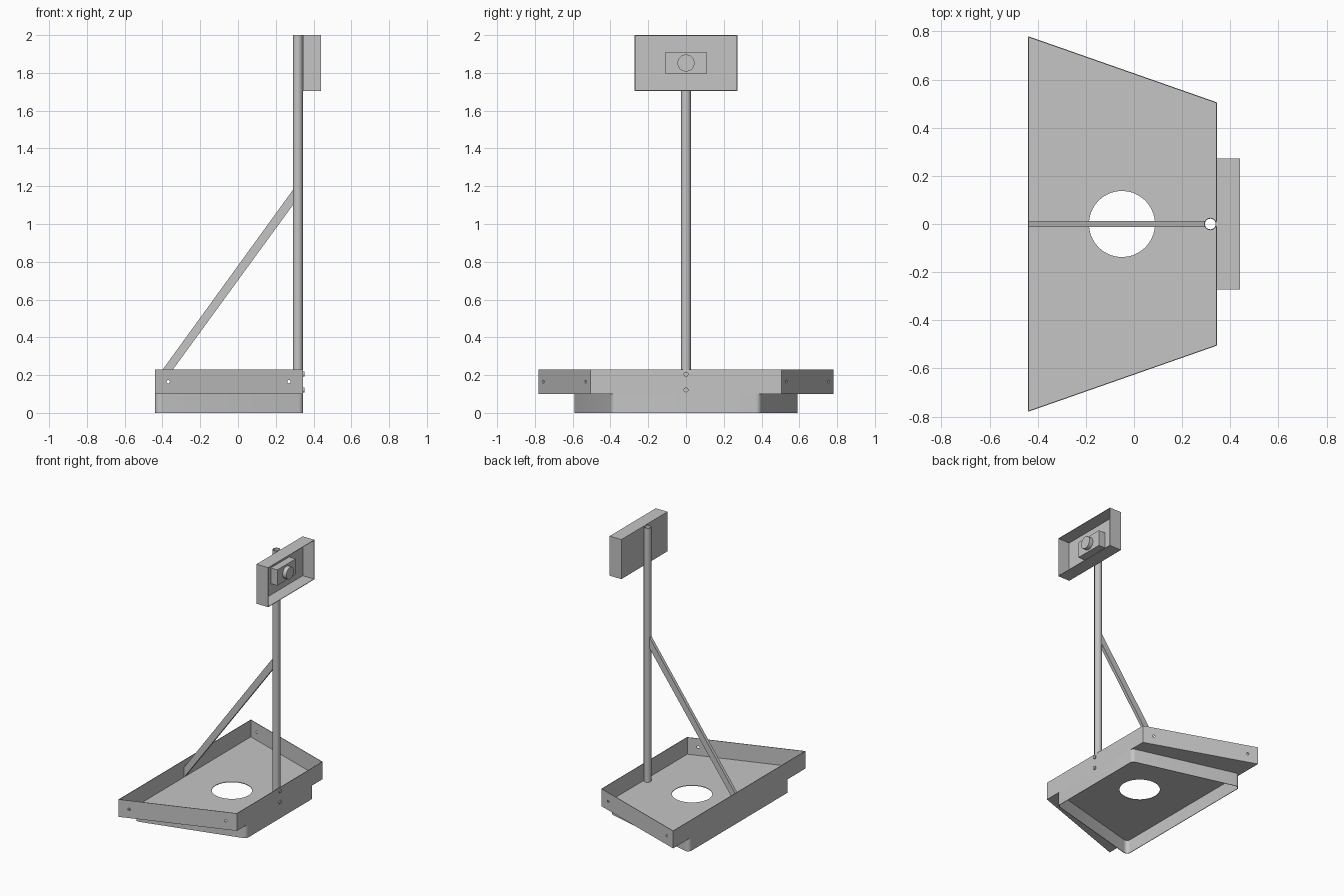
import bpy, bmesh
from math import pi, cos, sin
from mathutils import Vector, Matrix

if "Cube" in bpy.data.objects:
    bpy.data.objects.remove(bpy.data.objects["Cube"], do_unlink=True)

SHEET = 0.004
BACK, FRONT = -0.44, 0.345      # tray ends along x
FLOOR, RIM, TOP = 0.10, 0.23, 2.0
POLE_X, POLE_R = 0.317, 0.026

grey = bpy.data.materials.new("sheet metal grey")
grey.use_nodes = True
grey.diffuse_color = (0.56, 0.56, 0.56, 1)
grey.node_tree.nodes["Principled BSDF"].inputs["Base Color"].default_value = grey.diffuse_color


def add_object(name, bm):
    bmesh.ops.recalc_face_normals(bm, faces=bm.faces)
    mesh = bpy.data.meshes.new(name)
    bm.to_mesh(mesh)
    bm.free()
    mesh.materials.append(grey)
    obj = bpy.data.objects.new(name, mesh)
    bpy.context.collection.objects.link(obj)
    return obj


def activate(obj):
    bpy.ops.object.select_all(action='DESELECT')
    obj.select_set(True)
    bpy.context.view_layer.objects.active = obj


def smooth(obj):
    activate(obj)
    bpy.ops.object.shade_smooth_by_angle(angle=pi / 6)


def thicken(obj):
    mod = obj.modifiers.new("sheet", 'SOLIDIFY')
    mod.thickness, mod.offset, mod.use_even_offset = SHEET, -1, True
    activate(obj)
    bpy.ops.object.modifier_apply(modifier=mod.name)


def wall_loop(name, outline, low, high):
    """Thin upright wall following a counter-clockwise outline."""
    bm = bmesh.new()
    bottom = [bm.verts.new((p[0], p[1], low)) for p in outline]
    top = [bm.verts.new((p[0], p[1], high)) for p in outline]
    n = len(outline)
    for i in range(n):
        j = (i + 1) % n
        bm.faces.new((bottom[i], bottom[j], top[j], top[i]))
    obj = add_object(name, bm)
    thicken(obj)
    return obj


def prism(name, points, direction):
    """Solid made by sweeping a flat polygon."""
    bm = bmesh.new()
    face = bm.faces.new([bm.verts.new(p) for p in points])
    swept = bmesh.ops.extrude_face_region(bm, geom=[face])["geom"]
    moved = [v for v in swept if isinstance(v, bmesh.types.BMVert)]
    bmesh.ops.translate(bm, verts=moved, vec=direction)
    return add_object(name, bm)


def cylinder(name, centre, radius, depth, axis, sides=32):
    bm = bmesh.new()
    turn = Vector((0, 0, 1)).rotation_difference(Vector(axis)).to_matrix().to_4x4()
    bmesh.ops.create_cone(bm, cap_ends=True, segments=sides, radius1=radius, radius2=radius,
                          depth=depth, matrix=Matrix.Translation(centre) @ turn)
    return add_object(name, bm)


def box(low, high):
    bm = bmesh.new()
    low, high = Vector(low), Vector(high)
    size = Matrix.Diagonal((*(high - low), 1))
    bmesh.ops.create_cube(bm, size=1, matrix=Matrix.Translation((low + high) / 2) @ size)
    return bm


def cut(obj, cutter):
    mod = obj.modifiers.new("hole", 'BOOLEAN')
    mod.operation, mod.solver, mod.object = 'DIFFERENCE', 'EXACT', cutter
    activate(obj)
    bpy.ops.object.modifier_apply(modifier=mod.name)
    bpy.data.objects.remove(cutter, do_unlink=True)


def trapezoid(wide, narrow):
    return [Vector(p) for p in ((BACK, -wide), (FRONT, -narrow), (FRONT, narrow), (BACK, wide))]


def rounded(points, radius, steps=7):
    result = []
    for i, p in enumerate(points):
        a = (points[i - 1] - p).normalized()
        b = (points[(i + 1) % len(points)] - p).normalized()
        half = a.angle(b) / 2
        centre = p + (a + b).normalized() * radius / sin(half)
        reach = radius * cos(half) / sin(half)
        start, end = p + a * reach - centre, p + b * reach - centre
        for k in range(steps + 1):
            t = k / steps
            sweep = pi - 2 * half
            arm = (start * sin((1 - t) * sweep) + end * sin(t * sweep)) / sin(sweep)
            result.append(centre + arm)
    return result


# Tray floor with its large opening and the opening below the pole
tray = trapezoid(0.78, 0.505)
floor = prism("tray_floor", [(p.x, p.y, FLOOR) for p in tray], (0, 0, SHEET))
cut(floor, cylinder("cutter", (-0.05, 0, FLOOR), 0.137, 0.1, (0, 0, 1), 64))
cut(floor, cylinder("cutter", (POLE_X, 0, FLOOR), POLE_R - SHEET, 0.1, (0, 0, 1)))

# Upper rim with screw holes through the slanted sides
rim = wall_loop("tray_rim", tray, FLOOR, RIM)
for x in (-0.37, 0.27):
    cut(rim, cylinder("cutter", (x, 0, 0.165), 0.009, 2, (0, 1, 0), 16))

# Lower skirt with rounded corners
smooth(wall_loop("tray_skirt", rounded(trapezoid(0.60, 0.393), 0.03), 0, FLOOR))

# Hollow pole
ring = [(POLE_X + POLE_R * cos(a), POLE_R * sin(a)) for a in (2 * pi * i / 32 for i in range(32))]
smooth(wall_loop("pole", ring, FLOOR, TOP))

# Diagonal brace from the tray's back wall to the pole
brace_end = POLE_X - POLE_R + 0.003
prism("brace", [(BACK + SHEET, -0.012, FLOOR + SHEET), (brace_end, -0.012, 1.105),
                (brace_end, -0.012, 1.185), (BACK + SHEET, -0.012, 0.178)], (0, 0.024, 0))

# Screw heads holding the pole
for label, z in (("lower", 0.122), ("upper", 0.205)):
    smooth(cylinder(label + "_screw_head", (FRONT + 0.002, 0, z), 0.013, 0.012, (1, 0, 0), 20))

# Shallow housing, open on the side away from the pole
shell = box((0.343, -0.272, 1.705), (0.44, 0.272, TOP))
open_side = [f for f in shell.faces if f.normal.x > 0.9]
bmesh.ops.delete(shell, geom=open_side, context='FACES_ONLY')
thicken(add_object("sensor_housing", shell))

# Sensor body and lens
add_object("sensor_body", box((0.346, -0.108, 1.793), (0.40, 0.108, 1.91)))
smooth(cylinder("sensor_lens", (0.41, 0, 1.852), 0.045, 0.04, (1, 0, 0)))
